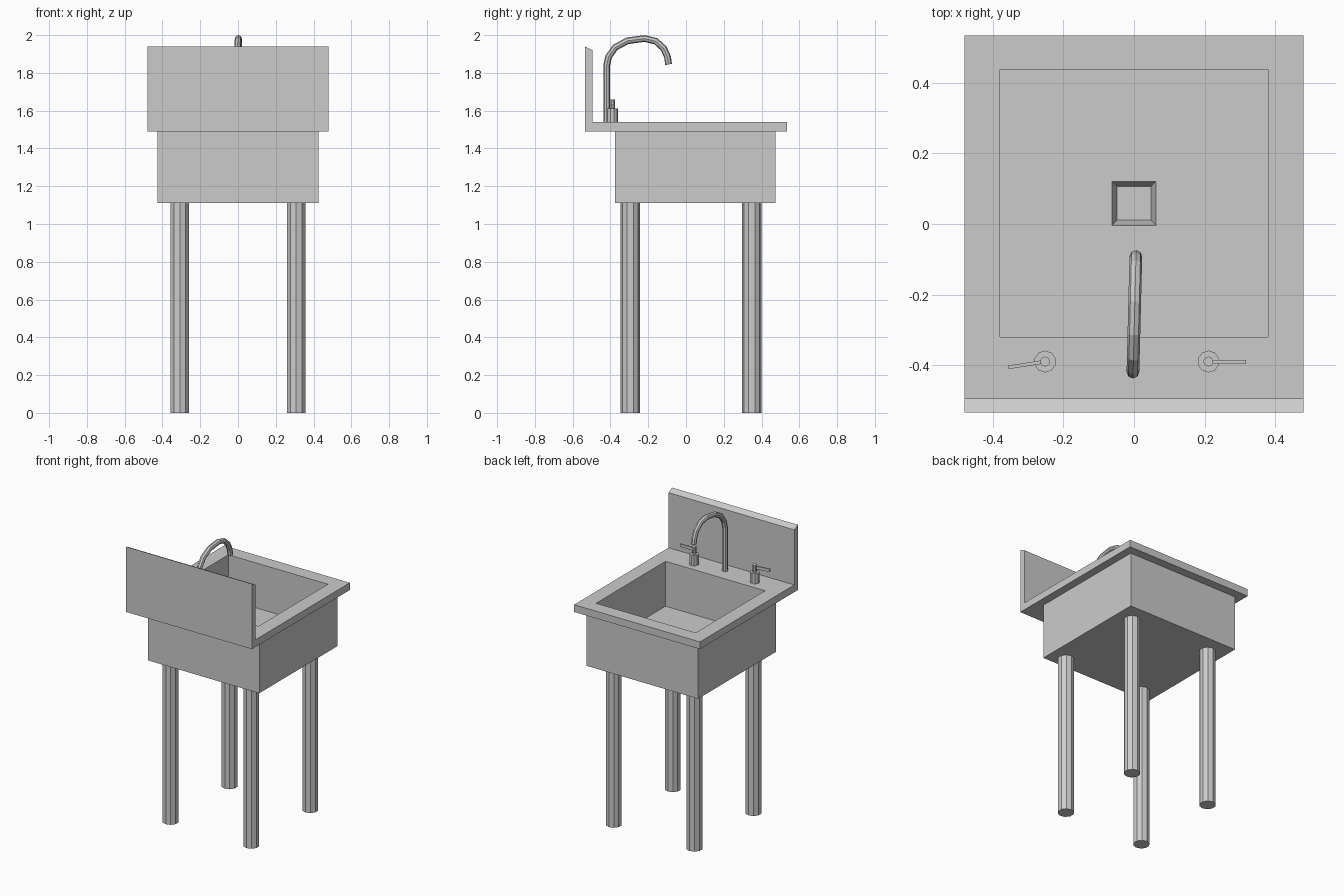
import bpy
import bmesh
from math import radians
from mathutils import Matrix, Vector

cube = bpy.data.objects.get("Cube")
if cube:
    bpy.data.objects.remove(cube, do_unlink=True)

steel = bpy.data.materials.new("grey_steel")
steel.use_nodes = True
colour = (0.6, 0.6, 0.6, 1)
steel.diffuse_color = colour
steel.node_tree.nodes["Principled BSDF"].inputs["Base Color"].default_value = colour


def finish(name, bm):
    """Turn a bmesh into a flat-shaded steel object."""
    bmesh.ops.recalc_face_normals(bm, faces=bm.faces)
    mesh = bpy.data.meshes.new(name)
    bm.to_mesh(mesh)
    bm.free()
    mesh.materials.append(steel)
    obj = bpy.data.objects.new(name, mesh)
    bpy.context.collection.objects.link(obj)
    return obj


def loft(name, rings):
    """Skin a stack of closed rings and cap both ends."""
    bm = bmesh.new()
    loops = [[bm.verts.new(p) for p in ring] for ring in rings]
    for a, b in zip(loops, loops[1:]):
        n = len(a)
        for i in range(n):
            j = (i + 1) % n
            bm.faces.new((a[i], a[j], b[j], b[i]))
    bm.faces.new(loops[0])
    bm.faces.new(loops[-1])
    return finish(name, bm)


def rect(half_x, y0, y1, z):
    return [(-half_x, y0, z), (half_x, y0, z), (half_x, y1, z), (-half_x, y1, z)]


def cylinder(name, x, y, z0, z1, radius, sides=10):
    bm = bmesh.new()
    bmesh.ops.create_cone(bm, cap_ends=True, segments=sides, radius1=radius,
                          radius2=radius, depth=z1 - z0,
                          matrix=Matrix.Translation((x, y, (z0 + z1) / 2)))
    return finish(name, bm)


# Basin: outer walls, rim, inner walls, floor and tapered square drain
loft("basin", [
    rect(0.425, -0.375, 0.475, 1.11),
    rect(0.425, -0.375, 0.475, 1.49),
    rect(0.48, -0.495, 0.534, 1.49),
    rect(0.48, -0.495, 0.534, 1.54),
    rect(0.38, -0.32, 0.438, 1.54),
    rect(0.38, -0.32, 0.438, 1.23),
    rect(0.0625, -0.004, 0.121, 1.23),
    rect(0.048, 0.011, 0.106, 1.18),
])

# Splash panel with a slanted top edge
profile = [(-0.534, 1.49), (-0.495, 1.49), (-0.495, 1.92), (-0.534, 1.94)]
loft("splash_panel", [[(x, y, z) for y, z in profile] for x in (-0.48, 0.48)])

# Legs
for side, x in (("right", -0.308), ("left", 0.308)):
    for end, y in (("panel", -0.295), ("open", 0.348)):
        cylinder(f"{side}_{end}_leg", x, y, 0, 1.11, 0.052)

# Gooseneck spout, leaning slightly sideways
path = [(-0.42, 1.54), (-0.42, 1.84), (-0.41, 1.885), (-0.375, 1.935),
        (-0.31, 1.97), (-0.22, 1.982), (-0.16, 1.968), (-0.118, 1.93),
        (-0.098, 1.885), (-0.092, 1.845)]
curve = bpy.data.curves.new("spout", "CURVE")
curve.dimensions = "3D"
curve.bevel_depth = 0.018
curve.bevel_resolution = 2
curve.use_fill_caps = True
spline = curve.splines.new("POLY")
spline.points.add(len(path) - 1)
for point, (y, z) in zip(spline.points, path):
    point.co = (-0.003 + (y + 0.42) * 0.025, y, z, 1)
spline.use_smooth = False
curve.materials.append(steel)
spout = bpy.data.objects.new("spout", curve)
bpy.context.collection.objects.link(spout)

# Tap handles: body, stem and flat lever
for side, x, angle in (("right", -0.252, 189), ("left", 0.211, 0)):
    y = -0.39
    cylinder(f"{side}_tap_body", x, y, 1.54, 1.612, 0.031)
    cylinder(f"{side}_tap_stem", x, y, 1.612, 1.66, 0.014)
    turn = Matrix.Translation((x, y, 0)) @ Matrix.Rotation(radians(angle), 4, "Z")
    outline = [(-0.005, 1.632), (0.005, 1.632), (0.005, 1.652), (-0.005, 1.652)]
    loft(f"{side}_tap_lever",
         [[turn @ Vector((r, w, z)) for w, z in outline] for r in (0.01, 0.106)])
